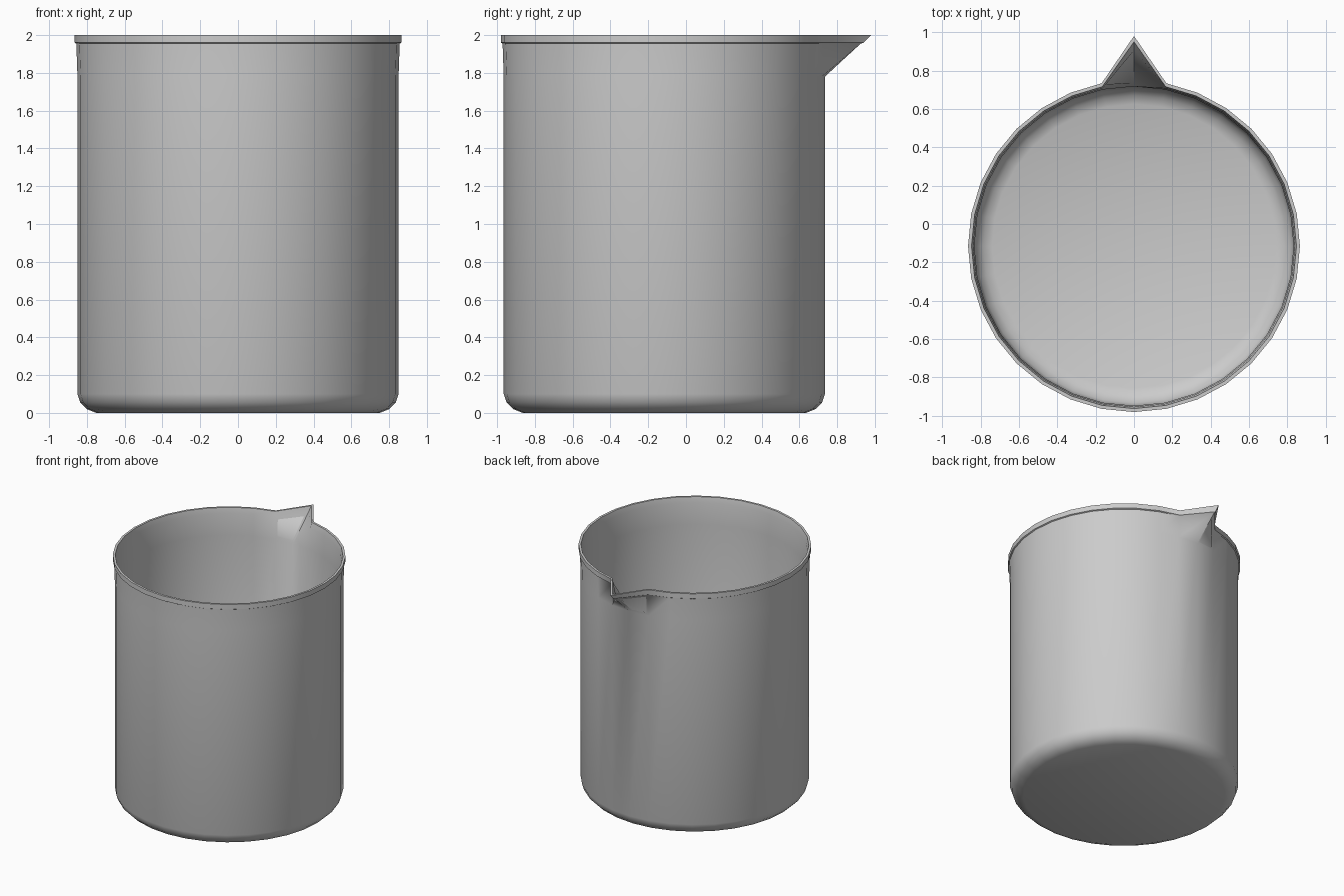
import bpy, bmesh, math

if "Cube" in bpy.data.objects:
    bpy.data.objects.remove(bpy.data.objects["Cube"])

SEGS = 32
CENTRE_Y = -0.115

# Profile rings, outside bottom to inside bottom: radius, height, spout y (or None)
PROFILE = [
    (0.75, 0.000, None), (0.80, 0.020, None), (0.835, 0.055, None),
    (0.850, 0.100, None), (0.850, 1.780, None),          # outer wall
    (0.856, 1.955, 0.925), (0.865, 1.960, 0.940),        # flare and rim underside
    (0.865, 2.000, 0.980), (0.847, 2.000, 0.950),        # rim top
    (0.838, 1.955, 0.905), (0.832, 1.780, None),         # inner lip
    (0.832, 0.105, None), (0.818, 0.065, None),
    (0.785, 0.033, None), (0.74, 0.015, None),           # inner floor edge
]


def ring(bm, radius, z, spout_y):
    verts = []
    for i in range(SEGS):
        a = math.pi / 2 + 2 * math.pi * i / SEGS
        x, y = radius * math.cos(a), CENTRE_Y + radius * math.sin(a)
        if i == 0 and spout_y is not None:
            y = spout_y                                  # pull one column out
        verts.append(bm.verts.new((x, y, z)))
    return verts


# Beaker: lathed double wall with a pulled pouring spout
bm = bmesh.new()
rings = [ring(bm, *p) for p in PROFILE]
for lower, upper in zip(rings, rings[1:]):
    for i in range(SEGS):
        j = (i + 1) % SEGS
        bm.faces.new((lower[i], lower[j], upper[j], upper[i]))
bm.faces.new(rings[0][::-1])
bm.faces.new(rings[-1])
bmesh.ops.recalc_face_normals(bm, faces=bm.faces)

mesh = bpy.data.meshes.new("beaker")
bm.to_mesh(mesh)
bm.free()
beaker = bpy.data.objects.new("beaker", mesh)
bpy.context.collection.objects.link(beaker)
bpy.context.view_layer.objects.active = beaker
beaker.select_set(True)
bpy.ops.object.shade_smooth_by_angle(angle=math.radians(40))
